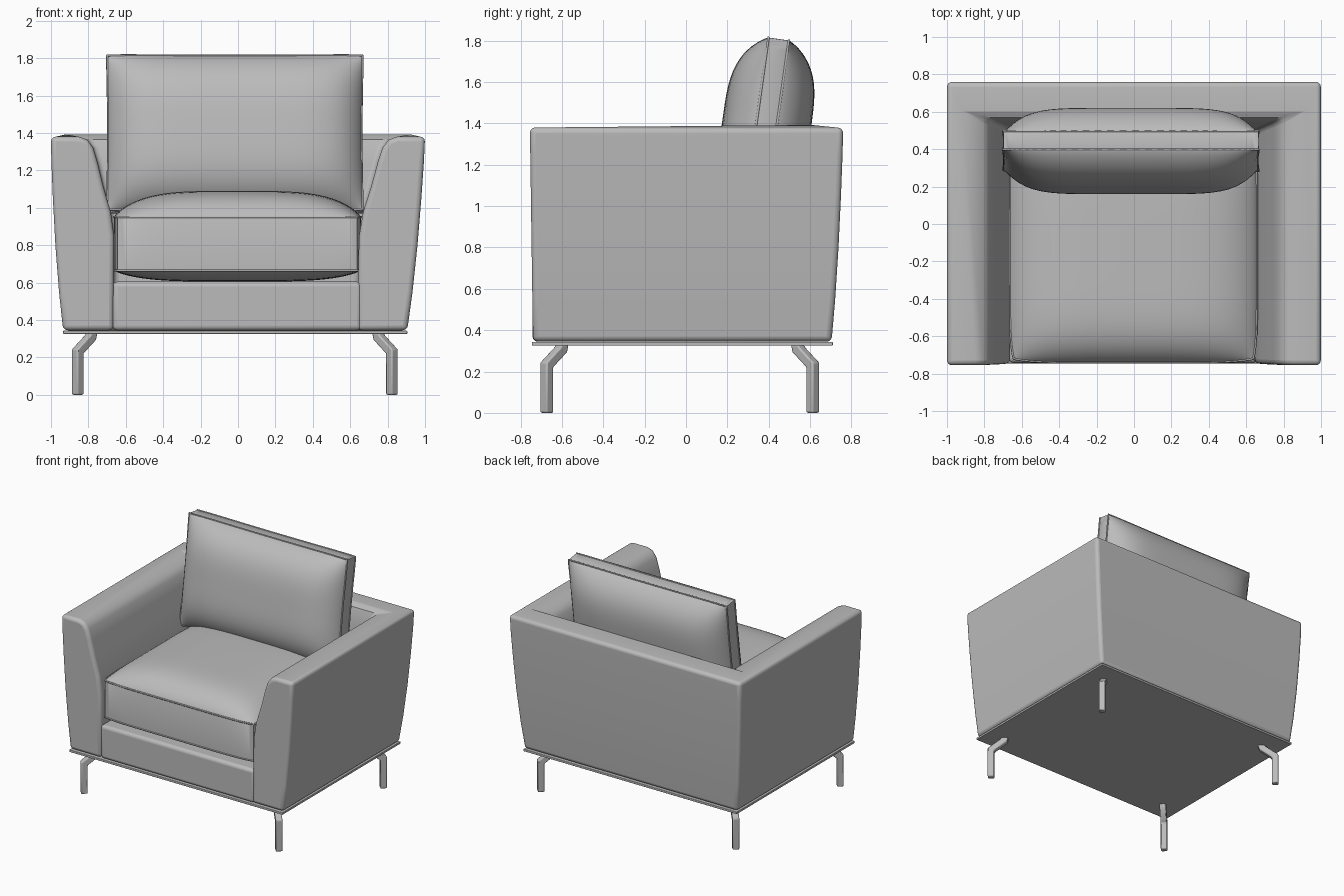
import bpy, bmesh, math
from mathutils import Vector, Matrix

if "Cube" in bpy.data.objects:
    bpy.data.objects.remove(bpy.data.objects["Cube"])

GREY = bpy.data.materials.new("grey_upholstery")
GREY.diffuse_color = (0.5, 0.5, 0.5, 1)
GREY.use_nodes = True
GREY.node_tree.nodes["Principled BSDF"].inputs["Base Color"].default_value = GREY.diffuse_color


def finish(name, bm, bevel=0.0, segments=4, limit=35):
    """Turn a bmesh into a smooth-shaded object with an optional bevel."""
    bmesh.ops.recalc_face_normals(bm, faces=bm.faces)
    me = bpy.data.meshes.new(name)
    bm.to_mesh(me)
    bm.free()
    me.materials.append(GREY)
    ob = bpy.data.objects.new(name, me)
    bpy.context.collection.objects.link(ob)
    if bevel:
        mod = ob.modifiers.new("soft_edges", 'BEVEL')
        mod.width, mod.segments = bevel, segments
        mod.limit_method, mod.angle_limit = 'ANGLE', math.radians(limit)
    bpy.ops.object.select_all(action='DESELECT')
    ob.select_set(True)
    bpy.context.view_layer.objects.active = ob
    bpy.ops.object.shade_smooth_by_angle(angle=math.radians(40))
    return ob


def loft(bm, sections):
    """Skin closed sections in order and cap both ends."""
    rings = [[bm.verts.new(p) for p in s] for s in sections]
    n = len(rings[0])
    for a, b in zip(rings, rings[1:]):
        for i in range(n):
            bm.faces.new((a[i], a[(i + 1) % n], b[(i + 1) % n], b[i]))
    bm.faces.new(rings[0])
    bm.faces.new(rings[-1])


def box(name, lo, hi, bevel):
    bm = bmesh.new()
    bmesh.ops.create_cube(bm, size=1)
    for v in bm.verts:
        v.co = [l + (c + 0.5) * (h - l) for c, l, h in zip(v.co, lo, hi)]
    return finish(name, bm, bevel)


def cushion(name, size, crowns, powers, corner, pinch, matrix):
    """Puffed pad: flat side band, crowned faces, piping on both seams."""
    w, d, band = size
    n = 32

    def plan(u, v):
        # rounded corners, sides drawn in slightly between them
        k = 1 - corner * (u * v) ** 6
        return (u * w / 2 * k * (1 - pinch * (1 - v * v)),
                v * d / 2 * (1 - corner * w / d * (u * v) ** 6) * (1 - pinch * (1 - u * u)))

    ts = [math.sin(math.pi / 2 * (2 * i / n - 1)) for i in range(n + 1)]
    bm = bmesh.new()
    sheets = []
    for side, crown in zip((1, -1), crowns):
        g = []
        for v in ts:
            row = []
            for u in ts:
                puff = ((1 - abs(u) ** powers[0]) * (1 - abs(v) ** powers[1])) ** 0.8
                row.append(bm.verts.new((*plan(u, v), side * (band / 2 + crown * puff))))
            g.append(row)
        for j in range(n):
            for i in range(n):
                bm.faces.new((g[j][i], g[j][i + 1], g[j + 1][i + 1], g[j + 1][i]))
        sheets.append(g)
    # side band between the two seams
    rim = ([(0, i) for i in range(n)] + [(j, n) for j in range(n)]
           + [(n, i) for i in range(n, 0, -1)] + [(j, 0) for j in range(n, 0, -1)])
    top, bot = sheets
    for (a, b), (c, e) in zip(rim, rim[1:] + rim[:1]):
        bm.faces.new((top[a][b], top[c][e], bot[c][e], bot[a][b]))
    seams = [[g[a][b].co.copy() for a, b in rim] for g in sheets]
    ob = finish(name, bm)
    ob.matrix_world = matrix
    for k, pts in enumerate(seams):
        cu = bpy.data.curves.new(name + "_piping", 'CURVE')
        cu.dimensions = '3D'
        cu.bevel_depth, cu.bevel_resolution = 0.006, 1
        sp = cu.splines.new('POLY')
        sp.points.add(len(pts) - 1)
        for p, co in zip(sp.points, pts):
            p.co = (*co, 1)
        sp.use_cyclic_u = True
        cu.materials.append(GREY)
        pipe = bpy.data.objects.new(f"{name}_piping_{k + 1}", cu)
        bpy.context.collection.objects.link(pipe)
        pipe.matrix_world = matrix


# Arms and back: one flared profile carried around a U with mitred corners
OUTER = [(0.92, 0.345), (0.945, 0.55), (0.968, 0.8), (0.985, 1.05), (0.996, 1.25), (1.0, 1.38)]
INNER = [(0.85, 1.38), (0.805, 1.364), (0.773, 1.32), (0.748, 1.24), (0.715, 1.11),
         (0.675, 0.98), (0.655, 0.85), (0.65, 0.345)]


def section(side, back):
    pts = []
    for prof, inner in ((OUTER, False), (INNER, True)):
        for d, z in prof:
            t = (1.38 - z) / 1.04
            if not back:
                y = -0.755 + 0.015 * t
            elif inner:
                y = 0.59 - (0.85 - d) * 0.45
            else:
                y = 0.76 - (1 - d) * 0.7
            pts.append((side * d - 0.015 * t, y, z))
    return pts


bm = bmesh.new()
loft(bm, [section(1, False), section(1, True), section(-1, True), section(-1, False)])
finish("arms_and_back", bm, 0.035)

# Seat deck with front rail, and the thin plate under the body
box("front_rail", (-0.67, -0.742, 0.345), (0.66, 0.56, 0.605), 0.025)
box("base_plate", (-0.935, -0.745, 0.325), (0.905, 0.71, 0.343), 0.004)

# Loose cushions
cushion("seat_cushion", (1.32, 1.23, 0.285), (0.14, 0.06), (4, 6), 0.03, 0.0,
        Matrix.Translation((-0.003, -0.125, 0.808)))
cushion("back_cushion", (1.37, 0.84, 0.10), (0.165, 0.165), (6, 3.5), 0.005, 0.012,
        Matrix.Translation((-0.017, 0.39, 1.395)) @ Matrix.Rotation(math.radians(82), 4, 'X'))

# Legs: square bars bent diagonally inward under the body
for sx in (1, -1):
    for sy in (1, -1):
        foot = Vector((sx * 0.84 - 0.017, sy * 0.643 - 0.03, 0))
        inward = Vector((-sx, -sy, 0)).normalized()
        across = Vector((-inward.y, inward.x, 0))
        h = 0.024
        # distance inward, height, and lean of the mitred section
        path = [(0, 0, 0), (0, 0.232, -0.5), (0.095, 0.305, -0.5), (0.105, 0.33, 0)]
        rings = []
        for off, z, lean in path:
            c = foot + inward * off + Vector((0, 0, z))
            along = inward * h + Vector((0, 0, lean * h))
            rings.append([c + along + across * h, c + along - across * h,
                          c - along - across * h, c - along + across * h])
        bm = bmesh.new()
        loft(bm, rings)
        finish(f"{'back' if sy > 0 else 'front'}_{'right' if sx > 0 else 'left'}_leg",
               bm, 0.008, 2, 50)
